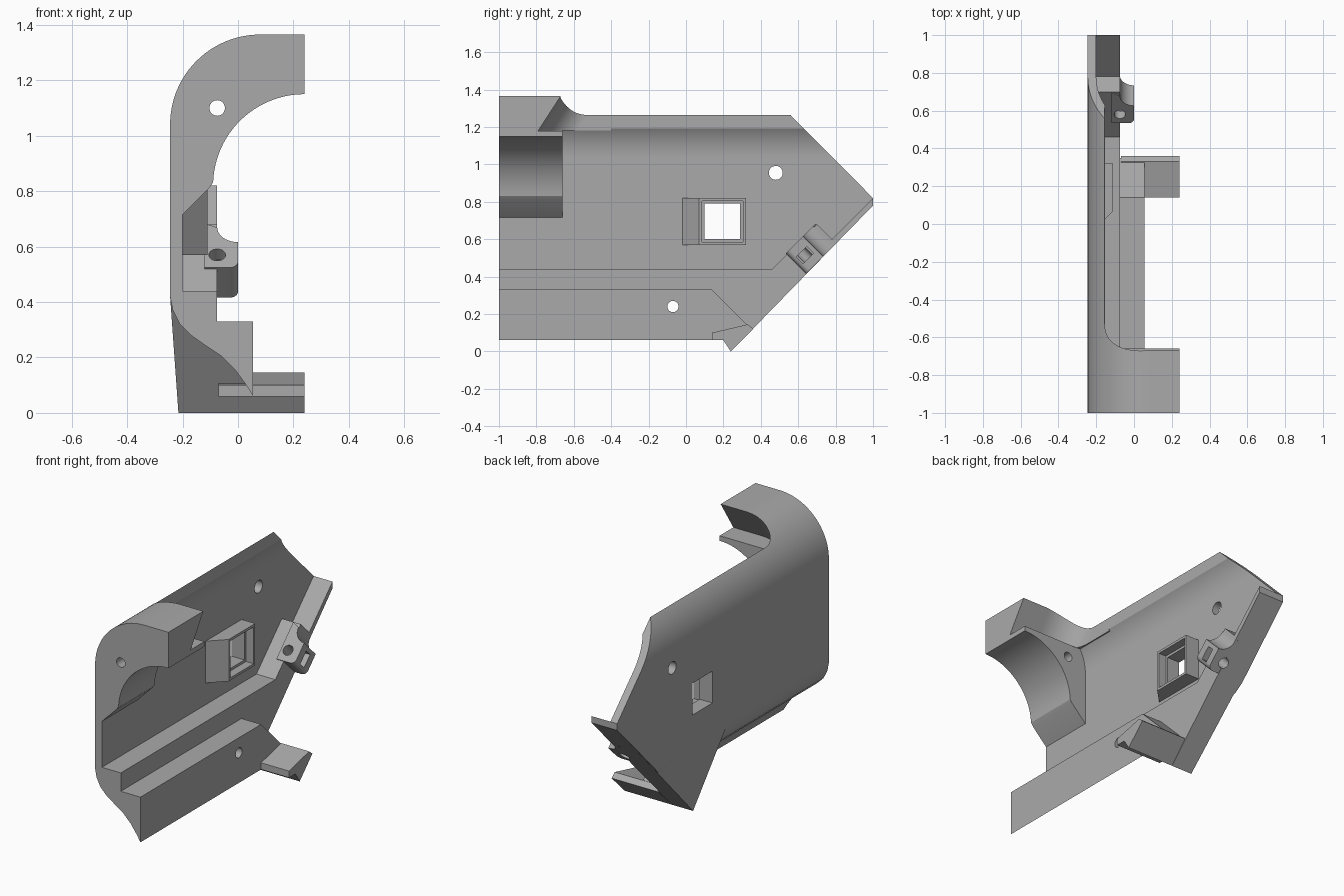
import bpy, bmesh, math
from mathutils import Vector

if "Cube" in bpy.data.objects:
    bpy.data.objects.remove(bpy.data.objects["Cube"], do_unlink=True)

grey = bpy.data.materials.new("plain grey")
grey.use_nodes = True
grey.diffuse_color = (0.4, 0.4, 0.4, 1)
grey.node_tree.nodes["Principled BSDF"].inputs["Base Color"].default_value = (0.4, 0.4, 0.4, 1)

AXES = {
    "x": lambda p, d: Vector((d, p[0], p[1])),
    "y": lambda p, d: Vector((p[0], d, p[1])),
    "z": lambda p, d: Vector((p[0], p[1], d)),
}
R = math.sqrt(0.5)
LUG_AT = Vector((0, 0.635, 0.515))


def tilted(p, d):
    """Frame of the sloping plate: x, distance along the slope, depth."""
    return LUG_AT + Vector((p[0], R * (p[1] - d), R * (p[1] + d)))


def prism(name, pts, place, a, b):
    """Extrude a flat outline from depth a to depth b."""
    place = AXES.get(place, place)
    bm = bmesh.new()
    ends = [[bm.verts.new(place(p, d)) for p in pts] for d in (a, b)]
    bm.faces.new(ends[0])
    bm.faces.new(ends[1])
    for i in range(len(pts)):
        j = (i + 1) % len(pts)
        bm.faces.new((ends[0][i], ends[0][j], ends[1][j], ends[1][i]))
    bmesh.ops.recalc_face_normals(bm, faces=bm.faces)
    mesh = bpy.data.meshes.new(name)
    bm.to_mesh(mesh)
    bm.free()
    mesh.materials.append(grey)
    ob = bpy.data.objects.new(name, mesh)
    bpy.context.collection.objects.link(ob)
    return ob


def arc(cx, cy, r, a, b, n=24):
    return [(cx + r * math.cos(math.radians(a + (b - a) * i / n)),
             cy + r * math.sin(math.radians(a + (b - a) * i / n))) for i in range(n + 1)]


def rect(a, b, c, d):
    return [(a, c), (b, c), (b, d), (a, d)]


def disc(x, y, r):
    return arc(x, y, r, 0, 350, 35)


def combine(ob, tool, op="DIFFERENCE"):
    mod = ob.modifiers.new(tool.name, "BOOLEAN")
    mod.object, mod.operation, mod.solver = tool, op, "EXACT"
    tool.hide_render = True
    tool.hide_set(True)


# Main shell: outer wall, rounded shoulder and stepped lower rails
lower_curve = [(-0.245, 0.42), (-0.235, 0.37), (-0.21, 0.32), (-0.17, 0.28), (-0.12, 0.245),
               (-0.06, 0.205), (-0.01, 0.155), (0.03, 0.1), (0.055, 0.06)]
shell = prism("shell", arc(0.08, 1.04, 0.325, 136.3, 180) + lower_curve
              + [(0.055, 0.33), (-0.075, 0.33), (-0.075, 0.44), (-0.2, 0.44)]
              + arc(0.08, 1.04, 0.28, 180, 147), "y", -1, 1)
outline = prism("outline_cutter", [(-1.1, -0.1), (0.14, -0.1), (1, 0.78), (1, 0.82),
                                   (0.56, 1.263), (0.56, 1.5), (-1.1, 1.5)], "x", -1, 1)
rail_end = prism("rail_end_cutter", [(0.12, 0.35), (0.36, 0.11), (1, 0.6), (0.5, 0.9)],
                 "x", -0.075, 1)
window = prism("window_cutter", rect(0.1, 0.29, 0.6, 0.79), "x", -1, 1)
combine(shell, outline, "INTERSECT")
for tool in (rail_end, window,
             prism("upper_hole_cutter", disc(0.48, 0.955, 0.037), "x", -1, 1),
             prism("lower_hole_cutter", disc(-0.07, 0.24, 0.03), "x", -1, 1)):
    combine(shell, tool)

# Front block with the large bore and swept back face
block = prism("front_block", [(0.24, 1.365)] + arc(0.08, 1.04, 0.325, 90, 180)
              + [(-0.245, 0.715), (-0.2, 0.715), (-0.105, 0.81)]
              + arc(0.24, 0.82, 0.33, 178, 90), "y", -1, -0.4)
sweep = prism("sweep_cutter", [(-0.155, 0.5), (0.4, 0.5), (0.4, -0.67)]
              + arc(0.055, -0.46, 0.21, 270, 180),
              lambda p, d: Vector((p[0], p[1] + 0.65 * (d - 1.365), d)), 1.18, 1.6)
combine(block, sweep)
combine(block, prism("block_back_cutter", rect(-0.2, 0.5, 0.5, 1.181), "y", -0.66, 0))
combine(block, prism("block_hole_cutter", disc(-0.075, 1.1, 0.028), "y", -2, 0))

# Sloping back plate
plate = prism("back_plate", [(0.24, 0), (-0.04, 0.42), (0.44, 0.42), (0.7, 0.68), (0.78, 0.6),
                             (1, 0.82), (1, 0.78)], "x", -0.245, -0.075)
for v in plate.data.vertices:
    if v.co.z < 0.01 and v.co.x < -0.2:
        v.co.x = -0.215
screw = prism("screw_hole_cutter", disc(-0.075, 0, 0.03), tilted, -1, 1)
combine(plate, screw)

# Skirt below the rails, and the foot beside it
prism("skirt", [(0.24, 0), (0.02, 0.33), (0.14, 0.33), (0.35, 0.12)], "x", -0.076, 0.055)
prism("foot", [(0.24, 0), (0.2, 0.06), (0.14, 0.06), (0.14, 0.1), (0.33, 0.145), (0.36, 0.12)],
      "x", -0.07, 0.24)

# Screw lug on the plate
lug = prism("screw_lug", [(-0.12, -0.065)] + arc(-0.03, -0.035, 0.03, 270, 360, 8)
            + [(0, 0.065)] + arc(0, 0.14, 0.075, 270, 180, 12) + [(-0.12, 0.16)],
            tilted, -0.075, 0.078)
combine(lug, screw)
combine(lug, prism("nut_slot_cutter", rect(-0.1, 0.1, -0.04, 0.04), tilted, -0.025, 0.025))

# Raised window frame on the inner wall
frame = prism("window_frame", [(-0.02, -0.2), (0.07, -0.11), (0.32, -0.11), (0.32, -0.21),
                               (-0.02, -0.21)],
              lambda p, d: Vector((p[1], p[0], d)), 0.57, 0.82)
combine(frame, window)
combine(frame, prism("frame_step_cutter", rect(0.085, 0.305, 0.585, 0.805), "x", -0.16, 0))

# Smooth curved faces, keep edges sharp
for ob in bpy.context.collection.objects:
    if ob.type == "MESH" and not ob.hide_render:
        bpy.ops.object.select_all(action="DESELECT")
        ob.select_set(True)
        bpy.context.view_layer.objects.active = ob
        for mod in list(ob.modifiers):
            bpy.ops.object.modifier_apply(modifier=mod.name)
        bpy.ops.object.shade_smooth_by_angle(angle=math.radians(30))
